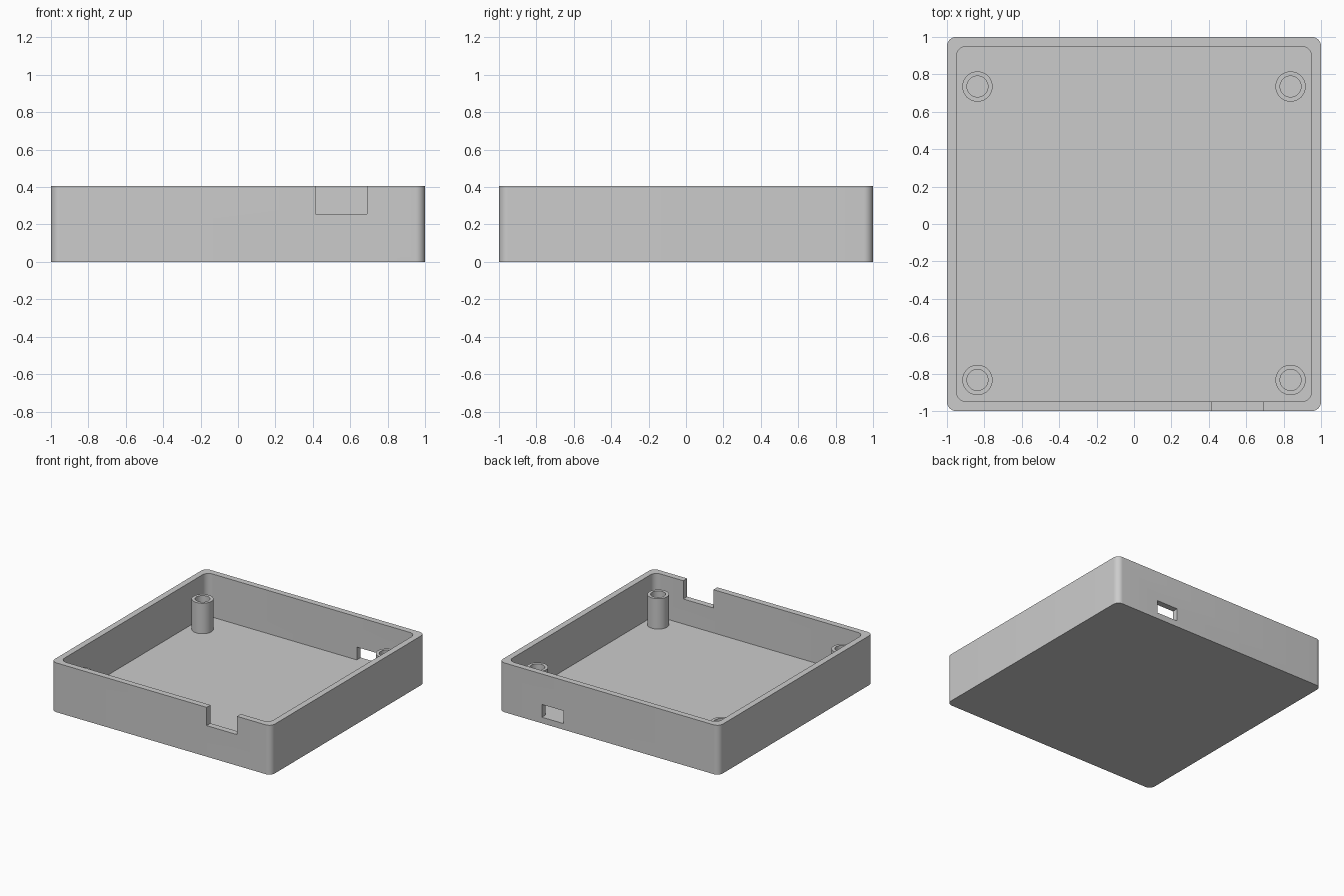
import bpy, bmesh, math

cube = bpy.data.objects.get("Cube")
if cube:
    bpy.data.objects.remove(cube, do_unlink=True)

WALL, HEIGHT, FLOOR = 0.05, 0.405, 0.05
POST_TOP = 0.3

grey = bpy.data.materials.new("light grey plastic")
grey.use_nodes = True
colour = (0.6, 0.6, 0.6, 1)
grey.diffuse_color = colour
grey.node_tree.nodes["Principled BSDF"].inputs["Base Color"].default_value = colour


def make_object(name, bm):
    bmesh.ops.recalc_face_normals(bm, faces=bm.faces)
    mesh = bpy.data.meshes.new(name)
    bm.to_mesh(mesh)
    bm.free()
    mesh.materials.append(grey)
    obj = bpy.data.objects.new(name, mesh)
    bpy.context.collection.objects.link(obj)
    return obj


def rounded_block(name, half, radius, z0, z1, steps=10):
    """Upright square prism with rounded vertical corners."""
    bm = bmesh.new()
    ring = []
    for corner, (sx, sy) in enumerate([(1, 1), (-1, 1), (-1, -1), (1, -1)]):
        for i in range(steps + 1):
            a = math.pi / 2 * (corner + i / steps)
            ring.append(bm.verts.new((sx * (half - radius) + radius * math.cos(a),
                                      sy * (half - radius) + radius * math.sin(a), z0)))
    base = bm.faces.new(ring)
    top = bmesh.ops.extrude_face_region(bm, geom=[base], use_keep_orig=True)
    moved = [v for v in top["geom"] if isinstance(v, bmesh.types.BMVert)]
    bmesh.ops.translate(bm, verts=moved, vec=(0, 0, z1 - z0))
    return make_object(name, bm)


def box(name, low, high):
    bm = bmesh.new()
    bmesh.ops.create_cube(bm, size=1)
    for v in bm.verts:
        v.co = [a + (c + 0.5) * (b - a) for a, b, c in zip(low, high, v.co)]
    return make_object(name, bm)


def activate(obj):
    bpy.ops.object.select_all(action='DESELECT')
    obj.select_set(True)
    bpy.context.view_layer.objects.active = obj


def cut(obj, cutter):
    cutter.hide_render = True
    mod = obj.modifiers.new("cut", 'BOOLEAN')
    mod.operation, mod.solver, mod.object = 'DIFFERENCE', 'EXACT', cutter
    activate(obj)
    bpy.ops.object.modifier_apply(modifier=mod.name)
    bpy.data.objects.remove(cutter, do_unlink=True)


def smooth(obj):
    activate(obj)
    bpy.ops.object.shade_smooth_by_angle(angle=math.radians(30))


# Open tray with a notch in the front rim and a port in the back wall
tray = rounded_block("tray", 1, 0.05, 0, HEIGHT)
cut(tray, rounded_block("cavity_cutter", 1 - WALL, 0.055, FLOOR, 0.6))
cut(tray, box("notch_cutter", (0.415, -1.1, 0.255), (0.69, -0.9, 0.6)))
cut(tray, box("port_cutter", (0.415, 0.9, FLOOR), (0.61, 1.1, 0.155)))
smooth(tray)


# Hollow mounting posts, one near each corner
def post(name, x, y, outer=0.081, inner=0.056, sides=48):
    bm = bmesh.new()
    profile = [(outer, FLOOR), (outer, POST_TOP), (inner, POST_TOP), (inner, FLOOR)]
    verts = [bm.verts.new((x + r, y, z)) for r, z in profile]
    edges = [bm.edges.new(pair) for pair in zip(verts, verts[1:])]
    bmesh.ops.spin(bm, geom=verts + edges, cent=(x, y, 0), axis=(0, 0, 1),
                   angle=2 * math.pi, steps=sides)
    bmesh.ops.remove_doubles(bm, verts=bm.verts, dist=0.0005)
    smooth(make_object(name, bm))


for side, x in (("left", 0.837), ("right", -0.837)):
    for end, y in (("front", -0.834), ("back", 0.735)):
        post(f"{end}_{side}_post", x, y)
